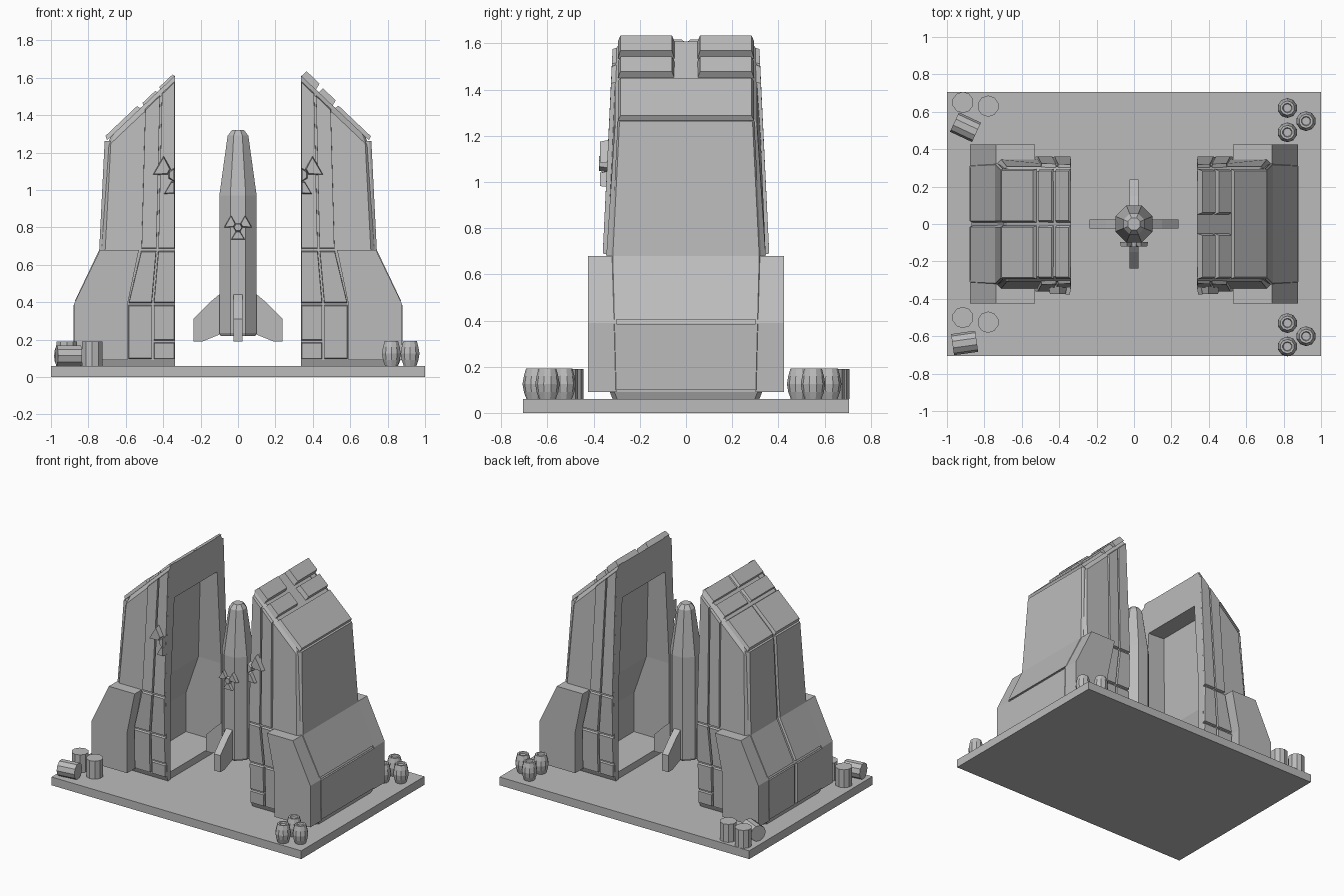
import bpy
import bmesh
from math import cos, sin, pi, radians
from mathutils import Vector

if "Cube" in bpy.data.objects:
    bpy.data.objects.remove(bpy.data.objects["Cube"], do_unlink=True)

grey = bpy.data.materials.new("plain grey")
grey.use_nodes = True
grey.diffuse_color = (0.5, 0.5, 0.5, 1)
grey.node_tree.nodes["Principled BSDF"].inputs["Base Color"].default_value = (0.5, 0.5, 0.5, 1)


def loft(name, rings):
    """Skin a list of closed rings and cap both ends."""
    bm = bmesh.new()
    loops = [[bm.verts.new(p) for p in ring] for ring in rings]
    n = len(rings[0])
    for a, b in zip(loops, loops[1:]):
        for i in range(n):
            j = (i + 1) % n
            bm.faces.new((a[i], a[j], b[j], b[i]))
    bm.faces.new(loops[0][::-1])
    bm.faces.new(loops[-1])
    bmesh.ops.recalc_face_normals(bm, faces=bm.faces)
    mesh = bpy.data.meshes.new(name)
    bm.to_mesh(mesh)
    bm.free()
    mesh.materials.append(grey)
    ob = bpy.data.objects.new(name, mesh)
    bpy.context.collection.objects.link(ob)
    return ob


def panel(name, pts, off, inset=0.0):
    """Polygon raised by an offset, its top edge drawn inward."""
    pts = [Vector(p) for p in pts]
    mid = sum(pts, Vector()) / len(pts)
    off = Vector(off)
    top = [p + off + (mid - p).normalized() * inset for p in pts]
    return loft(name, [pts, top])


def box(name, x0, x1, y0, y1, z0, z1):
    return panel(name, [(x0, y0, z0), (x1, y0, z0), (x1, y1, z0), (x0, y1, z0)], (0, 0, z1 - z0))


def turned(name, profile, n, loc, rot=(0, 0, 0)):
    """Faceted body from (radius, height) pairs."""
    rings = [[(r * cos((i + .5) * 2 * pi / n), r * sin((i + .5) * 2 * pi / n), z)
              for i in range(n)] for r, z in profile]
    ob = loft(name, rings)
    ob.location, ob.rotation_euler = loc, rot
    return ob


def at(table, z):
    """Linear lookup in a list of (height, value)."""
    if z <= table[0][0]:
        return table[0][1]
    for (z0, v0), (z1, v1) in zip(table, table[1:]):
        if z <= z1:
            return v0 + (v1 - v0) * (z - z0) / (z1 - z0)
    return table[-1][1]


def trefoil(name, cx, cz, y0, r, thick, keep=0):
    """Three blades and a hub; keep=-1 or 1 leaves only that half."""
    def clip(pts):
        return [(max(x, 0) if keep > 0 else min(x, 0) if keep < 0 else x, z) for x, z in pts]

    def polar(rad, deg):
        return rad * cos(radians(deg)), rad * sin(radians(deg))

    for mid in (30, 150, 270):
        if keep and cos(radians(mid)) * keep < -.1:
            continue
        blade = clip([polar(r * .3, mid - 30), polar(r, mid - 30), polar(r, mid + 30), polar(r * .3, mid + 30)])
        panel(name + "_blade", [(cx + x, y0, cz + z) for x, z in blade], (0, -thick, 0), thick * .2)
    angles = range(0, 360, 60) if not keep else range(-90, 91, 60)
    hub = [polar(r * .34, a if keep >= 0 else 180 - a) for a in angles]
    panel(name + "_hub", [(cx + x, y0, cz + z) for x, z in hub], (0, -thick * 1.1, 0), thick * .2)


# Ground slab
box("base_slab", -1, 1, -.705, .705, 0, .06)

# Shell shape by height
OUT = [(.39, .868), (.68, .73), (1.28, .70)]
HALF = [(.09, .33), (.68, .345), (1.28, .315), (1.62, .30)]
WALL = [(.39, .62), (.68, .52), (1.36, .46)]
CAVITY = [(.68, .29), (1.36, .23)]
STRIP_A = [(.39, .455), (.68, .43), (1.53, .41)]
STRIP_B = [(.39, .59), (.68, .52), (1.46, .50)]
INNER = .338


def roof(x):
    return 1.61 - .946 * (x - .34)


def shell_ring(s, z, grow=0.0, drop=None):
    """U-shaped section; with drop set, it follows the sloping roof."""
    w, xo = at(HALF, z) + grow, at(OUT, z) + grow
    c, xw, yc = .02, at(WALL, z), at(CAVITY, z)
    side = [(INNER, w), (xo - c, w), (xo, w - c)]
    hollow = [(INNER, yc), (xw, yc)]
    loop = [(x, -y) for x, y in side] + side[::-1] + hollow + [(x, -y) for x, y in hollow[::-1]]
    return [(s * x, y, z if drop is None else roof(x) - drop) for x, y in loop]


def strip_edges(s, name, lo, hi, cuts):
    """Side plates of one strip, cut at the given heights, front and back."""
    for z0, z1 in zip(cuts, cuts[1:] + [None]):
        last = z1 is None
        a, b = z0 + .005, (1.5 if last else z1 - .005)
        zs = [a, b]
        for side in (-1, 1):
            pts = []
            for k, z in enumerate(zs):
                pair = [at(lo, z) + (.006 if lo[0][1] > INNER else 0), at(hi, z) - .004]
                for x in (pair if k == 0 else pair[::-1]):
                    zz = roof(x) - .03 if (last and k) else z
                    pts.append((s * x, side * (at(HALF, zz) - .004), zz))
            panel(name, pts, (0, side * .02, 0), .006)


for s, tag in ((-1, "right"), (1, "left")):
    # Hollow shell with lintel and sill
    rings = [shell_ring(s, .06, -.012)] + [shell_ring(s, z) for z in (.09, .39, .68)]
    rings += [shell_ring(s, 1.45, 0, .04), shell_ring(s, 1.6, -.02, 0)]
    loft(tag + "_shell", rings)
    lintel = [(INNER, 1.36), (.48, 1.36), (.48, roof(.48) - .004), (INNER, roof(INNER) - .004)]
    panel(tag + "_lintel", [(s * x, -.25, z) for x, z in lintel], (0, .5, 0))
    box(tag + "_sill", s * .345, s * .63, -.3, .3, .06, .11)

    # Side strips around the opening
    strip_edges(s, tag + "_inner_strip", [(0, INNER)], STRIP_A, [.09, .19, .39, .68])
    strip_edges(s, tag + "_outer_strip", STRIP_A, STRIP_B, [.09, .39, .68])

    # Outer wall panels, split down the middle on one half
    spans = [(-1, -.008), (.008, 1)] if s < 0 else [(-1, 1)]
    for levels in ((.10, .385), (.405, .68, 1.262)):
        for y0, y1 in spans:
            rings = []
            for z in levels:
                w, x = at(HALF, z) - .02, at(OUT, z)
                a, b = max(y0, -w), min(y1, w)
                rings.append([(s * px, py, z) for px, py in
                              ((x - .02, a), (x, a), (x + .012, a + .008),
                               (x + .012, b - .008), (x, b), (x - .02, b))])
            loft(tag + "_wall_panel", rings)

    # Roof plates
    gap = .008 if s < 0 else .05
    rise = (.012, .012, .02) if s < 0 else (.036, .03, .02)
    for (x0, x1), t in zip(((INNER, .415), (.43, .505), (.52, .70)), rise):
        whole = s > 0 and x0 > .5
        for y0, y1 in ([(-.295, .295)] if whole else [(-.295, -gap), (gap, .295)]):
            quad = [(s * x, y, roof(x) - .004) for x, y in ((x0, y0), (x1, y0), (x1, y1), (x0, y1))]
            panel(tag + "_roof_plate", quad, (s * .69 * t, 0, .73 * t + .004), .012)

    # Buttresses front and back
    foot = [(.59, .09), (.59, .39), (.53, .68), (.737, .68), (.877, .39), (.877, .09)]
    for side in (-1, 1):
        panel(tag + "_buttress", [(s * x, side * .3, z) for x, z in foot], (0, side * .125, 0))

    # Half of the warning emblem on the front strip
    trefoil(tag + "_emblem", s * INNER, 1.08, -.325, .12, .048, s)

# Rocket
turned("rocket_body", [(.1, .22), (.108, .235), (.108, .97), (.06, 1.29), (.035, 1.32)], 8, (0, 0, 0))
fin = [(.09, .45), (.15, .40), (.238, .31), (.238, .19), (.19, .19), (.09, .23)]
for s in (-1, 1):
    panel("rocket_side_fin", [(s * r, -.025, z) for r, z in fin], (0, .05, 0))
    panel("rocket_end_fin", [(-.025, s * r, z) for r, z in fin], (.05, 0, 0))
trefoil("rocket_emblem", 0, .80, -.095, .075, .026)

# Bulging barrels on one side
barrel = [(.036, 0), (.047, .03), (.053, .065), (.047, .1), (.038, .132), (.026, .132), (.022, .122)]
for x, y in ((.82, .62), (.92, .55), (.82, .49), (.82, -.53), (.92, -.60), (.82, -.655)):
    turned("barrel", barrel, 10, (x, y, .06))

# Straight drums on the other, one of each group lying down
drum = [(.057, 0), (.057, .13)]
for x, y in ((-.915, .65), (-.78, .63), (-.915, -.50), (-.78, -.525)):
    turned("standing_drum", drum, 10, (x, y, .06))
for x, y, turn in ((-.96, .545, -25), (-.97, -.645, 8)):
    turned("lying_drum", drum, 10, (x, y, .114), (0, pi / 2, radians(turn)))
